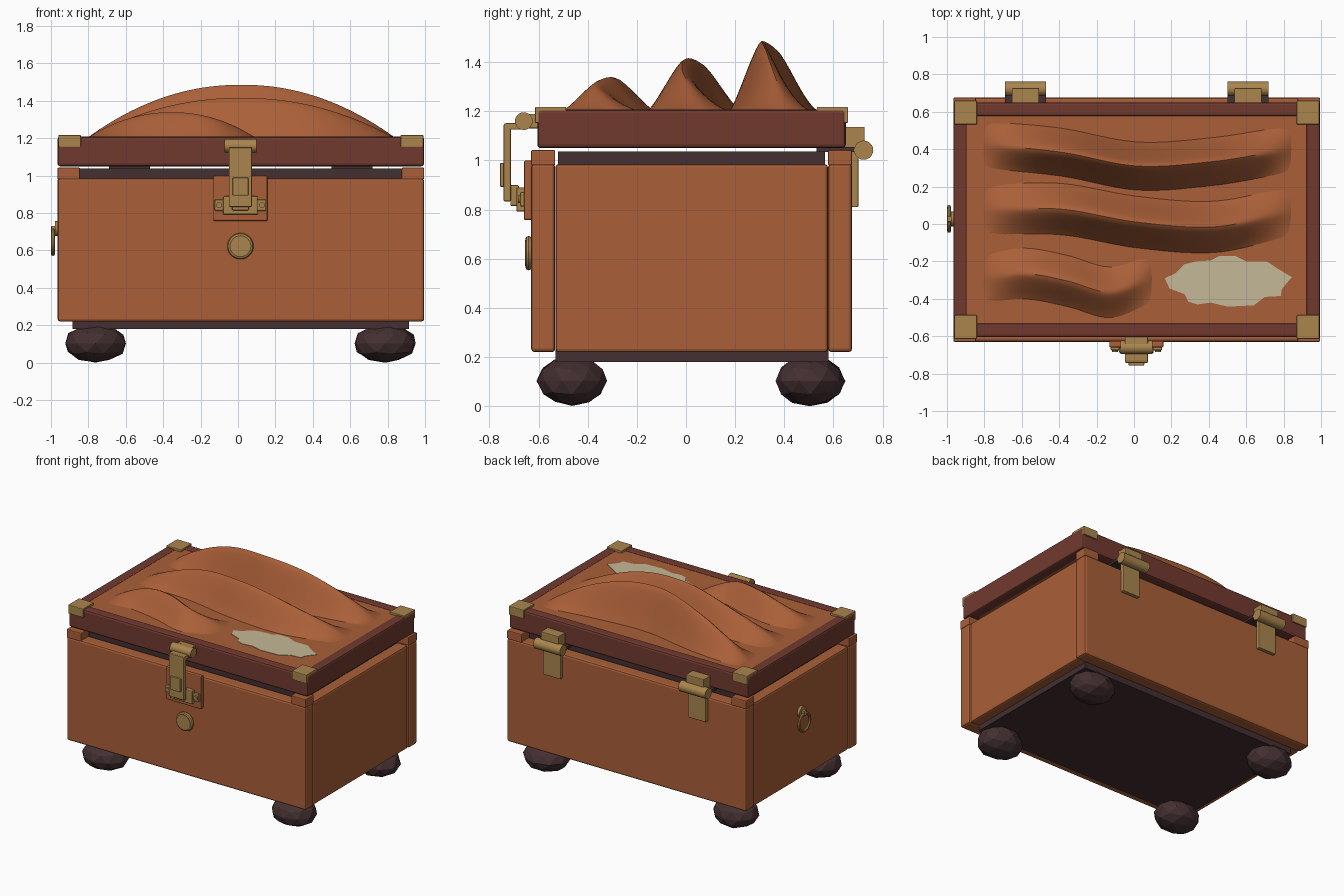
import bpy, bmesh, math, random
from mathutils import Vector, Matrix

if "Cube" in bpy.data.objects:
    bpy.data.objects.remove(bpy.data.objects["Cube"])

CX, CY = 0.015, 0.023          # centre of the chest body


def mat(name, c):
    m = bpy.data.materials.new(name)
    m.diffuse_color = (*c, 1)
    m.use_nodes = True
    m.node_tree.nodes["Principled BSDF"].inputs["Base Color"].default_value = m.diffuse_color
    return m


leather = mat("orange_leather", (0.40, 0.115, 0.040))
frame = mat("red_brown_wood", (0.165, 0.042, 0.028))
dark = mat("dark_wood", (0.058, 0.029, 0.031))
brass = mat("brass", (0.40, 0.235, 0.075))
cream = mat("cream_patch", (0.56, 0.48, 0.31))


def finish(name, bm, m, smooth=False):
    bmesh.ops.recalc_face_normals(bm, faces=bm.faces)
    me = bpy.data.meshes.new(name)
    bm.to_mesh(me)
    bm.free()
    me.materials.append(m)
    ob = bpy.data.objects.new(name, me)
    bpy.context.collection.objects.link(ob)
    if smooth:
        bpy.ops.object.select_all(action='DESELECT')
        ob.select_set(True)
        bpy.context.view_layer.objects.active = ob
        bpy.ops.object.shade_smooth_by_angle(angle=math.radians(40))
    return ob


def box(name, x, y, z, m, bevel=0.0):
    """Box from ranges on each axis, with optional rounded edges."""
    bm = bmesh.new()
    size = Vector((x[1] - x[0], y[1] - y[0], z[1] - z[0]))
    mid = Vector((sum(x) / 2, sum(y) / 2, sum(z) / 2))
    bmesh.ops.create_cube(bm, size=1, matrix=Matrix.Translation(mid) @ Matrix.Diagonal((*size, 1)))
    if bevel:
        bmesh.ops.bevel(bm, geom=bm.edges[:], offset=bevel, segments=2, profile=0.5, affect='EDGES')
    return finish(name, bm, m)


def rod(name, centre, r, length, axis, m, r2=None, sides=20):
    """Cylinder or cone frustum along an axis."""
    bm = bmesh.new()
    rot = {'X': Matrix.Rotation(math.pi / 2, 4, 'Y'), 'Y': Matrix.Rotation(math.pi / 2, 4, 'X'),
           'Z': Matrix.Identity(4)}[axis]
    bmesh.ops.create_cone(bm, cap_ends=True, segments=sides, radius1=r, radius2=r if r2 is None else r2,
                          depth=length, matrix=Matrix.Translation(centre) @ rot)
    return finish(name, bm, m, True)


def ring(name, centre, R, r, axis, m, n=28, k=8):
    """Torus whose hole points along X or Y."""
    bm = bmesh.new()
    rows = []
    for i in range(n):
        a = math.tau * i / n
        row = []
        for j in range(k):
            b = math.tau * j / k
            u, v, w = (R + r * math.cos(b)) * math.cos(a), (R + r * math.cos(b)) * math.sin(a), r * math.sin(b)
            row.append(bm.verts.new(Vector(centre) + Vector((w, u, v) if axis == 'X' else (u, w, v))))
        rows.append(row)
    for i in range(n):
        for j in range(k):
            p, q = rows[i], rows[(i + 1) % n]
            bm.faces.new((p[j], q[j], q[(j + 1) % k], p[(j + 1) % k]))
    return finish(name, bm, m, True)


# ---- body: dark core wrapped by leather slabs
box("dark_core", (-0.885, 0.915), (-0.53, 0.58), (0.18, 0.97), dark)
box("dark_rim", (-0.865, 0.895), (-0.52, 0.565), (0.96, 1.037), dark)
box("front_panel", (-0.965, 0.995), (-0.63, -0.532), (0.22, 0.987), leather, 0.014)
box("back_panel", (-0.965, 0.995), (0.578, 0.676), (0.22, 0.987), leather, 0.014)
for side, x in (("left", (-0.958, -0.87)), ("right", (0.90, 0.988))):
    box(side + "_panel", x, (-0.531, 0.577), (0.22, 0.985), leather, 0.012)

for sx in (-1, 1):
    for sy in (-1, 1):
        ends_x = sorted((CX + sx * 0.98, CX + sx * 0.86))
        # small leather blocks on the body corners
        box("body_corner_block", ends_x, sorted((CY + sy * 0.653, CY + sy * 0.555)), (0.98, 1.043), leather, 0.006)
        # brass corner brackets on the lid: top plate and hanging plate
        ly = 0.0225
        bx = sorted((CX + sx * 0.976, CX + sx * 0.855))
        box("lid_corner_top", bx, sorted((ly + sy * 0.636, ly + sy * 0.51)), (1.195, 1.218), brass, 0.004)
        box("lid_corner_drop", bx, sorted((ly + sy * 0.637, ly + sy * 0.615)), (1.153, 1.217), brass, 0.004)

# ---- lid: four frame bars and a leather panel
box("lid_front_bar", (-0.965, 0.995), (-0.605, -0.53), (1.05, 1.208), frame, 0.014)
box("lid_back_bar", (-0.965, 0.995), (0.575, 0.65), (1.05, 1.208), frame, 0.014)
box("lid_left_bar", (-0.965, -0.89), (-0.604, 0.649), (1.051, 1.207), frame, 0.013)
box("lid_right_bar", (0.92, 0.995), (-0.604, 0.649), (1.051, 1.207), frame, 0.013)
box("lid_panel", (-0.895, 0.925), (-0.54, 0.585), (1.06, 1.202), leather)


def spline(pts, x):
    """Smooth curve through evenly spaced values, x in 0..1."""
    n = len(pts) - 1
    t = min(max(x * n, 0), n - 1e-6)
    i = int(t)
    f = t - i
    a, b, c, d = (pts[min(max(k, 0), n)] for k in (i - 1, i, i + 1, i + 2))
    return 0.5 * (2 * b + (c - a) * f + (2 * a - 5 * b + 4 * c - d) * f * f + (3 * b - a - 3 * c + d) * f ** 3)


def ridge(name, x0, x1, height, path, half):
    """Swept wave on the lid: arched along x, peaked across y."""
    bm = bmesh.new()
    nx, ny = 48, 20
    rows = []
    for i in range(nx + 1):
        u = i / nx
        h = height * (1 - abs(2 * u - 1) ** 2.1)
        yc = spline(path, u)
        row = []
        for j in range(ny + 1):
            t = 2 * j / ny - 1
            s = math.sqrt(t * t + 0.006) - math.sqrt(0.006)
            p = max(0, 1 - s / (math.sqrt(1.006) - math.sqrt(0.006)))
            p = 0.8 * p + 0.2 * p * p * (3 - 2 * p)
            row.append(bm.verts.new((x0 + (x1 - x0) * u, yc + t * half, 1.199 + h * p)))
        rows.append(row)
    for i in range(nx):
        for j in range(ny):
            bm.faces.new((rows[i][j], rows[i + 1][j], rows[i + 1][j + 1], rows[i][j + 1]))
    ob = finish(name, bm, leather, True)
    if ob.data.polygons[0].normal.z < 0:
        ob.data.flip_normals()


ridge("back_ridge", -0.81, 0.845, 0.287, (0.42, 0.385, 0.31, 0.335, 0.395), 0.13)
ridge("middle_ridge", -0.81, 0.845, 0.217, (0.075, 0.08, 0.01, -0.015, 0.06), 0.14)
ridge("front_ridge", -0.81, 0.10, 0.140, (-0.29, -0.265, -0.305, -0.365, -0.30), 0.14)

# ---- cream patch on the lid panel
outline = [(.165, -.29), (.22, -.265), (.27, -.215), (.33, -.2), (.41, -.195), (.46, -.17), (.54, -.17), (.6, -.2),
           (.71, -.2), (.77, -.24), (.845, -.285), (.825, -.305), (.79, -.35), (.785, -.385), (.7, -.39),
           (.64, -.435), (.5, -.442), (.41, -.42), (.34, -.43), (.29, -.415), (.27, -.375), (.19, -.345)]
bm = bmesh.new()
f = bm.faces.new([bm.verts.new((x, y, 1.200)) for x, y in outline])
r = bmesh.ops.extrude_face_region(bm, geom=[f])
bmesh.ops.translate(bm, vec=(0, 0, 0.005), verts=[v for v in r["geom"] if isinstance(v, bmesh.types.BMVert)])
finish("cream_patch", bm, cream)

# ---- faceted feet
random.seed(4)
for x in (-0.762, 0.787):
    for y in (-0.463, 0.505):
        bm = bmesh.new()
        bmesh.ops.create_icosphere(bm, subdivisions=2, radius=1)
        for v in bm.verts:
            v.co *= random.uniform(0.97, 1.03)
            v.co = Vector((x + v.co.x * 0.167, y + v.co.y * 0.142, max(0, 0.103 + v.co.z * 0.102)))
        finish("foot", bm, dark)

# ---- front clasp
KX = 0.013
box("clasp_backplate", (KX - 0.145, KX + 0.145), (-0.66, -0.625), (0.757, 1.0), leather, 0.008)
box("clasp_keeper", (KX - 0.092, KX + 0.092), (-0.69, -0.65), (0.792, 0.89), brass, 0.006)
box("clasp_keeper_wings", (KX - 0.138, KX + 0.138), (-0.675, -0.65), (0.812, 0.872), brass, 0.006)
for s in (-1, 1):
    rod("clasp_rivet", (KX + s * 0.115, -0.678, 0.842), 0.016, 0.012, 'Y', brass, sides=12)
box("clasp_catch", (KX - 0.045, KX + 0.045), (-0.715, -0.68), (0.815, 0.9), brass, 0.005)
box("clasp_hasp", (KX - 0.062, KX + 0.062), (-0.742, -0.712), (0.833, 1.15), brass, 0.006)
box("clasp_hasp_arm", (KX - 0.062, KX + 0.062), (-0.735, -0.66), (1.125, 1.153), brass, 0.006)
box("clasp_button", (KX - 0.042, KX + 0.042), (-0.757, -0.735), (0.893, 0.99), brass, 0.005)
rod("clasp_barrel", (KX, -0.66, 1.16), 0.036, 0.172, 'X', brass)
box("clasp_lid_mount", (KX - 0.062, KX + 0.062), (-0.66, -0.6), (1.13, 1.19), brass, 0.006)

# ---- round front lock
ring("lock_ring", (KX, -0.64, 0.623), 0.056, 0.014, 'Y', brass)
rod("lock_disc", (KX, -0.64, 0.623), 0.053, 0.032, 'Y', brass, sides=28)

# ---- ring pull on the left side
ring("side_ring", (-0.989, 0.027, 0.645), 0.064, 0.010, 'X', brass)
rod("side_ring_plate", (-0.967, 0.027, 0.718), 0.04, 0.022, 'X', brass)
box("side_ring_staple", (-0.999, -0.967), (0.012, 0.042), (0.695, 0.732), brass, 0.005)

# ---- rear hinges
for hx in (-0.58, 0.61):
    rod("hinge_barrel", (hx, 0.723, 1.042), 0.039, 0.22, 'X', brass)
    box("hinge_upper_block", (hx - 0.073, hx + 0.073), (0.64, 0.727), (1.045, 1.137), brass, 0.005)
    box("hinge_lower_leaf", (hx - 0.073, hx + 0.073), (0.672, 0.702), (0.81, 1.04), brass, 0.005)
    box("hinge_pad", (hx - 0.11, hx + 0.11), (0.53, 0.70), (1.035, 1.055), dark)
